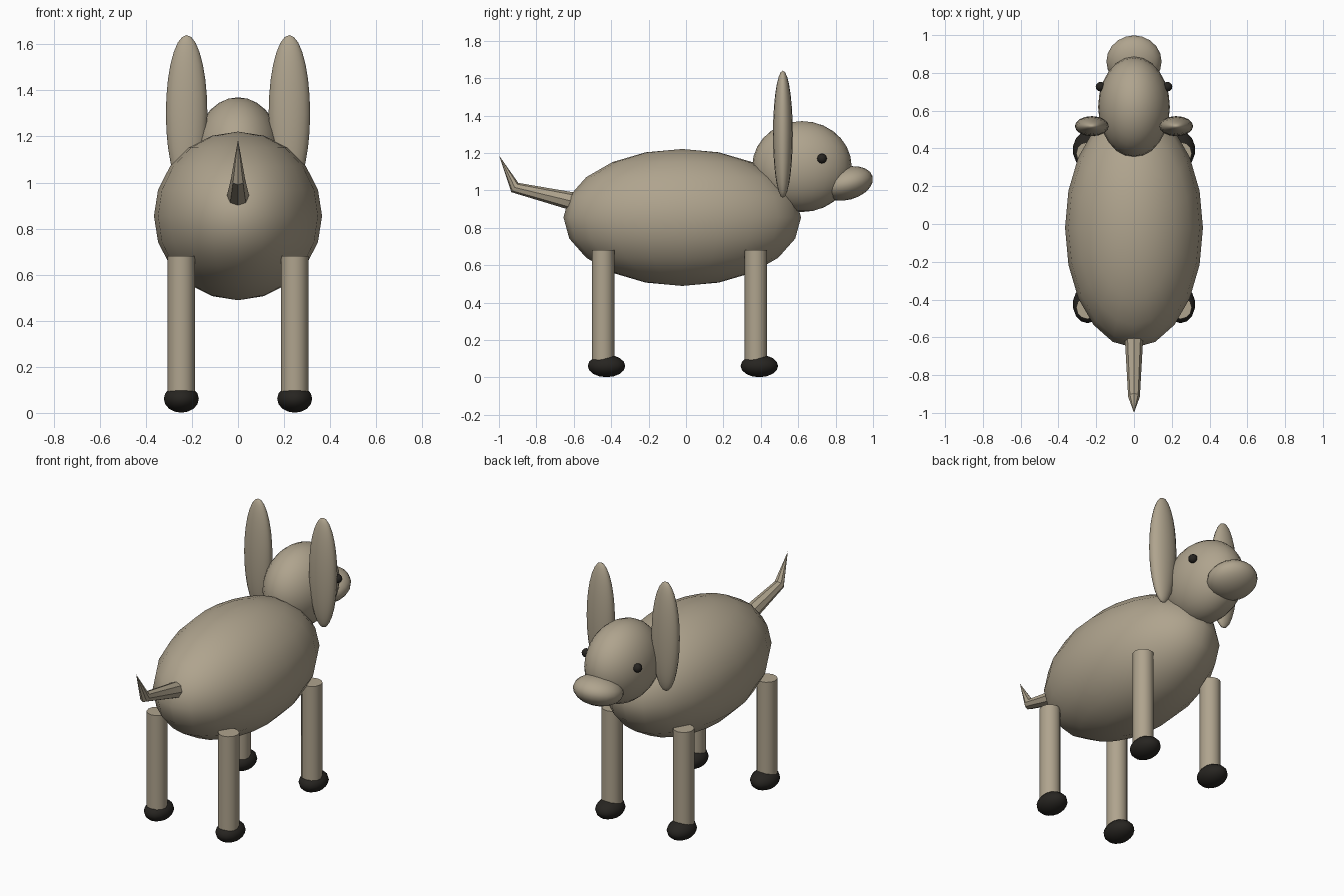
import bpy, bmesh, math
from mathutils import Vector

if "Cube" in bpy.data.objects:
    bpy.data.objects.remove(bpy.data.objects["Cube"])


def material(name, color):
    m = bpy.data.materials.new(name)
    m.diffuse_color = (*color, 1)
    m.use_nodes = True
    m.node_tree.nodes["Principled BSDF"].inputs["Base Color"].default_value = m.diffuse_color
    return m


HIDE = material("hide", (0.43, 0.37, 0.27))
DARK = material("dark", (0.02, 0.018, 0.015))


def finish(ob, name, mat, angle=60):
    ob.name = name
    ob.data.materials.append(mat)
    bpy.ops.object.select_all(action='DESELECT')
    ob.select_set(True)
    bpy.context.view_layer.objects.active = ob
    bpy.ops.object.shade_smooth_by_angle(angle=math.radians(angle))
    return ob


def ellipsoid(name, loc, radii, mat=HIDE, tilt=0, segs=20, rings=10):
    bpy.ops.mesh.primitive_uv_sphere_add(segments=segs, ring_count=rings, radius=1,
                                         location=loc, rotation=(math.radians(tilt), 0, 0))
    ob = bpy.context.object
    ob.scale = radii
    return finish(ob, name, mat)


# Body, head and snout
ellipsoid("body", (0, -0.02, 0.855), (0.365, 0.635, 0.366))
ellipsoid("head", (0, 0.62, 1.127), (0.19, 0.266, 0.243), segs=24, rings=14)
ellipsoid("snout", (0, 0.86, 1.037), (0.146, 0.143, 0.088), tilt=15)

for side, sx in (("left", -1), ("right", 1)):
    # Ears and eyes
    ellipsoid(f"{side}_ear", (sx * 0.223, 0.518, 1.3), (0.09, 0.053, 0.34), segs=16, rings=14)
    ellipsoid(f"{side}_eye", (sx * 0.177, 0.727, 1.17), (0.026, 0.026, 0.026), DARK, segs=12, rings=8)
    # Legs and hooves
    for end, y in (("rear", -0.443), ("fore", 0.374)):
        bpy.ops.mesh.primitive_cylinder_add(vertices=12, radius=0.06, depth=0.62,
                                            location=(sx * 0.246, y, 0.37))
        finish(bpy.context.object, f"{end}_{side}_leg", HIDE, 40)
        ellipsoid(f"{end}_{side}_hoof", (sx * 0.246, y + 0.018, 0.061), (0.078, 0.1, 0.06),
                  DARK, segs=14, rings=8)

# Tail: tapered tube with one kink, ending in a point
bm = bmesh.new()
sides = 8
path = [(Vector((0, -0.58, 0.935)), 0.05, Vector((0, -0.975, 0.22))),
        (Vector((0, -0.915, 1.015)), 0.031, Vector((0, -0.8, 0.6)))]
rings = []
for centre, r, axis in path:
    axis.normalize()
    up = Vector((1, 0, 0)).cross(axis)
    rings.append([bm.verts.new(centre + r * (Vector((1, 0, 0)) * math.cos(a) + up * math.sin(a)))
                  for a in (2 * math.pi * i / sides for i in range(sides))])
tip = bm.verts.new((0, -1.0, 1.187))
bm.faces.new(rings[0])
for i in range(sides):
    j = (i + 1) % sides
    bm.faces.new((rings[0][i], rings[0][j], rings[1][j], rings[1][i]))
    bm.faces.new((rings[1][i], rings[1][j], tip))
bmesh.ops.recalc_face_normals(bm, faces=bm.faces)
mesh = bpy.data.meshes.new("tail")
bm.to_mesh(mesh)
bm.free()
tail = bpy.data.objects.new("tail", mesh)
bpy.context.collection.objects.link(tail)
finish(tail, "tail", HIDE, 30)
